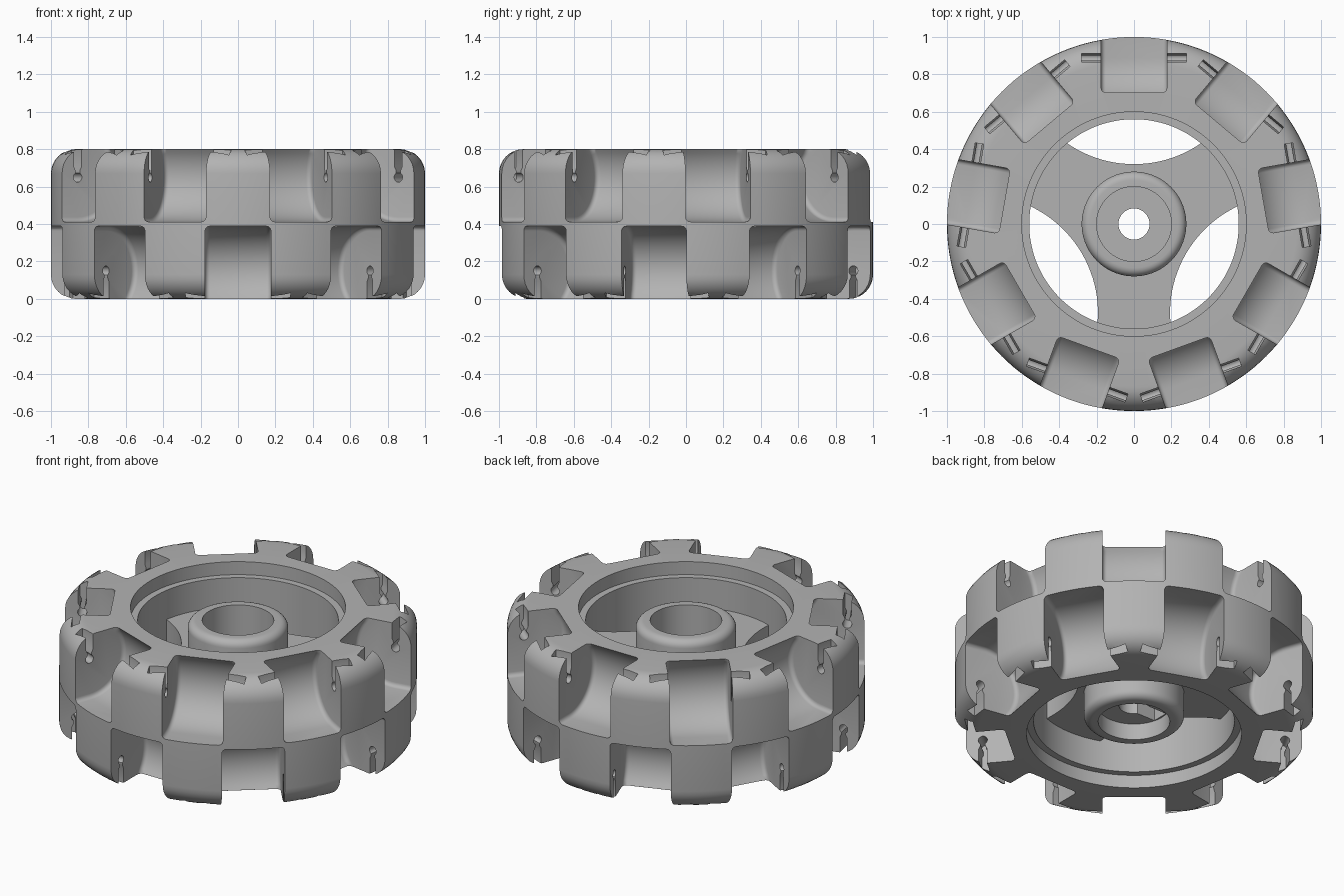
import bpy, bmesh
from math import sin, cos, pi, radians
from mathutils import Matrix, Vector

HEIGHT = 0.8
AXLE_R, AXLE_Z = 0.888, 0.15   # roller axle position in the lower row

if "Cube" in bpy.data.objects:
    bpy.data.objects.remove(bpy.data.objects["Cube"], do_unlink=True)

grey = bpy.data.materials.new("light_grey")
grey.use_nodes = True
colour = (0.45, 0.45, 0.45, 1)
grey.diffuse_color = colour
grey.node_tree.nodes["Principled BSDF"].inputs["Base Color"].default_value = colour


def arc(cx, cy, r, a0, a1, n):
    return [(cx + r * cos(radians(a0 + (a1 - a0) * i / n)),
             cy + r * sin(radians(a0 + (a1 - a0) * i / n))) for i in range(n + 1)]


def make_object(name, bm):
    bmesh.ops.recalc_face_normals(bm, faces=bm.faces)
    mesh = bpy.data.meshes.new(name)
    bm.to_mesh(mesh)
    bm.free()
    mesh.materials.append(grey)
    obj = bpy.data.objects.new(name, mesh)
    bpy.context.collection.objects.link(obj)
    return obj


def lathe(name, profile, steps):
    """Revolve a closed (radius, z) profile round the z axis."""
    bm = bmesh.new()
    rings = []
    for i in range(steps):
        a = 2 * pi * i / steps
        rings.append([bm.verts.new((r * cos(a), r * sin(a), z)) for r, z in profile])
    for i, ring in enumerate(rings):
        following = rings[(i + 1) % steps]
        for j in range(len(profile)):
            k = (j + 1) % len(profile)
            bm.faces.new((ring[j], following[j], following[k], ring[k]))
    return make_object(name, bm)


def prism(bm, points, low, high, matrix, bevel=0):
    """Extrude a 2D outline along its third axis, optionally rounding the ends."""
    part = bmesh.new()
    ends = [[part.verts.new((x, y, h)) for x, y in points] for h in (low, high)]
    caps = [part.faces.new(e) for e in ends]
    n = len(points)
    for i in range(n):
        j = (i + 1) % n
        part.faces.new((ends[0][i], ends[0][j], ends[1][j], ends[1][i]))
    bmesh.ops.recalc_face_normals(part, faces=part.faces)
    if bevel:
        bmesh.ops.bevel(part, geom=[e for c in caps for e in c.edges], offset=bevel,
                        segments=4, profile=0.5, affect='EDGES')
    part.transform(matrix)
    bmesh.ops.recalc_face_normals(part, faces=part.faces)
    temp = bpy.data.meshes.new("temp")
    part.to_mesh(temp)
    part.free()
    bm.from_mesh(temp)
    bpy.data.meshes.remove(temp)


def cut(target, cutter):
    mod = target.modifiers.new("cut", 'BOOLEAN')
    mod.operation = 'DIFFERENCE'
    mod.solver = 'EXACT'
    mod.object = cutter
    bpy.context.view_layer.update()
    graph = bpy.context.evaluated_depsgraph_get()
    mesh = bpy.data.meshes.new_from_object(target.evaluated_get(graph))
    target.modifiers.clear()
    target.data = mesh
    bpy.data.objects.remove(cutter, do_unlink=True)


def ring_of_cutters(name, points, half_length, bevel=0):
    """Two staggered rows of nine tangential cutters, the upper row flipped."""
    bm = bmesh.new()
    # profile x -> radius, profile y -> height, extrusion -> tangent
    upright = Matrix(((1, 0, 0, 0), (0, 0, 1, 0), (0, 1, 0, 0), (0, 0, 0, 1)))
    flip = Matrix.Translation((0, 0, HEIGHT)) @ Matrix.Diagonal((1, 1, -1, 1))
    for i in range(9):
        for start, mirror in ((-90, Matrix.Identity(4)), (90, flip)):
            turn = Matrix.Rotation(radians(start + 40 * i), 4, 'Z')
            prism(bm, points, -half_length, half_length, turn @ mirror @ upright, bevel)
    return make_object(name, bm)


# Rim: rounded outer corners and a shallow step at both ends of the bore
rim_profile = (arc(0.87, 0.13, 0.13, -90, 0, 8) + arc(0.87, HEIGHT - 0.13, 0.13, 0, 90, 8)
               + [(0.6, HEIGHT), (0.6, 0.72), (0.56, 0.72),
                  (0.56, 0.08), (0.6, 0.08), (0.6, 0)])
rim = lathe("rim", rim_profile, 144)

# Roller pockets
pocket = [(1.15, -0.15), (1.15, 0.388)] + arc(AXLE_R, AXLE_Z, 0.238, 90, 219, 20)
pocket.append((pocket[-1][0], -0.15))
cut(rim, ring_of_cutters("pocket_cutter", pocket, 0.176, 0.025))

# Snap-in axle slots with a keyhole end
half = [(0.023, -0.1), (0.023, 0.095), (0.013, 0.115)]
slot = ([(AXLE_R + x, z) for x, z in half]
        + arc(AXLE_R, AXLE_Z, 0.026, -60, 240, 14)
        + [(AXLE_R - x, z) for x, z in reversed(half)])
cut(rim, ring_of_cutters("slot_cutter", slot, 0.28))

# Spokes: one web between three curved windows
outline = []
for a in (90, 210, 330):
    cx, cy = 0.95 * cos(radians(a)), 0.95 * sin(radians(a))
    outline += arc(cx, cy, 0.63, a + 180 + 38.4, a + 180 - 38.4, 24)[::-1][::-1]
# order the three arcs round the centre
outline.sort(key=lambda p: Vector((1, 0)).angle_signed(Vector(p)))
bm = bmesh.new()
prism(bm, outline, 0.26, 0.54, Matrix.Identity(4))
spokes = make_object("spokes", bm)
bm = bmesh.new()
prism(bm, arc(0, 0, 0.24, 0, 355, 71), 0, HEIGHT, Matrix.Identity(4))
cut(spokes, make_object("hub_opening_cutter", bm))

# Hub: rounded collar, deep upper cup, shallow lower cup and axle hole
hub_profile = ([(0.2, 0.08)] + arc(0.235, 0.125, 0.045, -90, 0, 6)
               + arc(0.235, 0.675, 0.045, 0, 90, 6)
               + [(0.2, 0.72), (0.2, 0.4), (0.083, 0.4), (0.083, 0.18), (0.2, 0.18)])
hub = lathe("hub", hub_profile, 72)

# Drive channel across the lower cup
bm = bmesh.new()
prism(bm, [(-0.19, -0.05), (0.19, -0.05), (0.19, 0.05), (-0.19, 0.05)],
      0.15, 0.26, Matrix.Identity(4))
cut(hub, make_object("channel_cutter", bm))

for obj in (rim, spokes, hub):
    bpy.ops.object.select_all(action='DESELECT')
    obj.select_set(True)
    bpy.context.view_layer.objects.active = obj
    bpy.ops.object.shade_smooth_by_angle(angle=radians(30))
